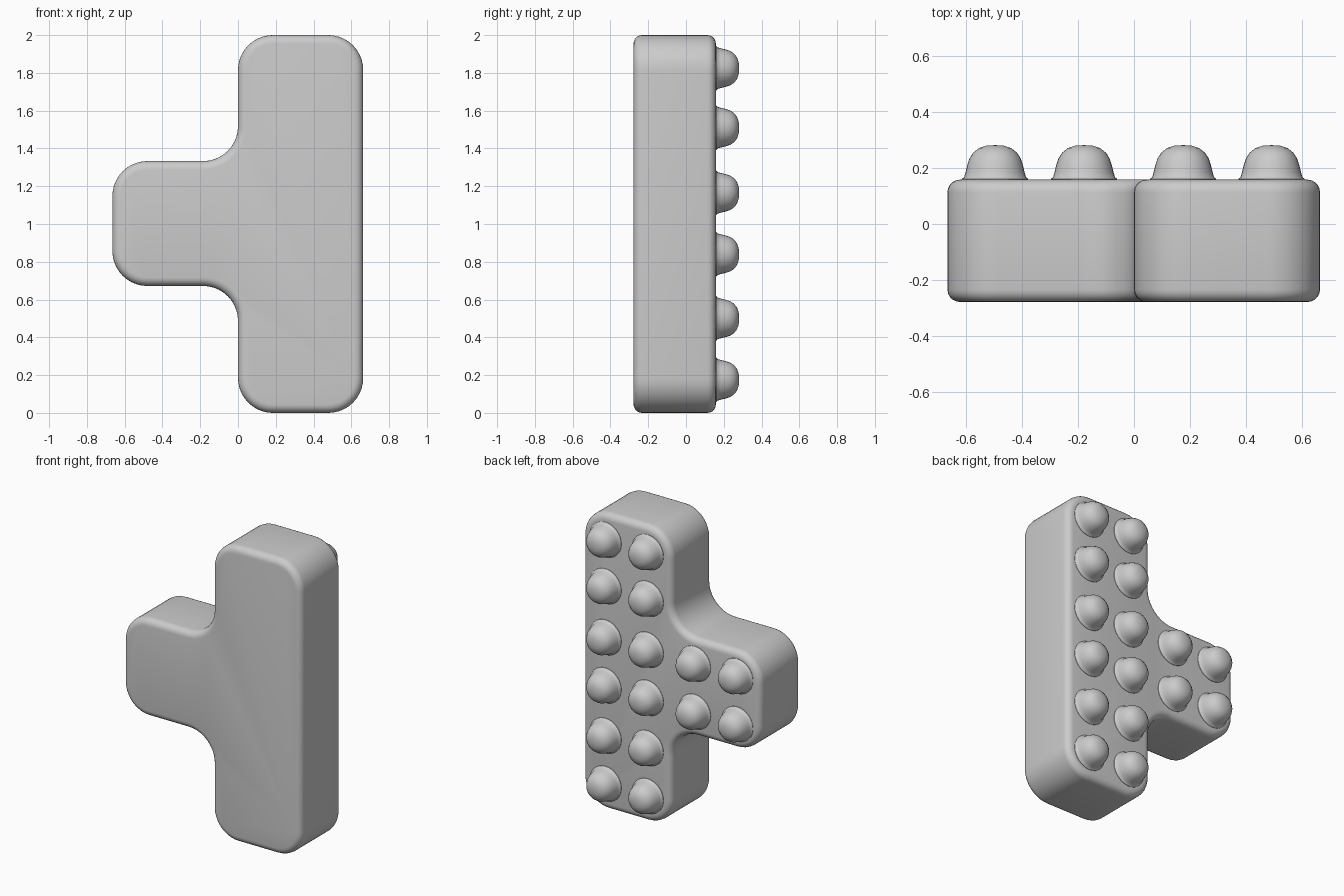
import bpy, bmesh, math
from mathutils import Vector

if "Cube" in bpy.data.objects:
    bpy.data.objects.remove(bpy.data.objects["Cube"])

FRONT, BACK, ROUND = -0.278, 0.158, 0.185


def finish(bm, name):
    bmesh.ops.recalc_face_normals(bm, faces=bm.faces)
    mesh = bpy.data.meshes.new(name)
    bm.to_mesh(mesh)
    bm.free()
    obj = bpy.data.objects.new(name, mesh)
    bpy.context.collection.objects.link(obj)
    bpy.ops.object.select_all(action='DESELECT')
    obj.select_set(True)
    bpy.context.view_layer.objects.active = obj
    bpy.ops.object.shade_smooth_by_angle(angle=math.radians(40))
    return obj


def rounded(points, r, steps=10):
    """Replace every right-angle corner with an arc."""
    out = []
    n = len(points)
    for i, p in enumerate(points):
        p = Vector(p)
        a = (Vector(points[i - 1]) - p).normalized()
        b = (Vector(points[(i + 1) % n]) - p).normalized()
        centre = p + (a + b) * r
        for k in range(steps + 1):
            t = k / steps * math.pi / 2
            out.append(centre - b * r * math.cos(t) - a * r * math.sin(t))
    return out


# T-shaped body: rounded outline, extruded in depth, rims softened
outline = [(0, 0), (0.663, 0), (0.663, 2), (0, 2),
           (0, 1.333), (-0.665, 1.333), (-0.665, 0.672), (0, 0.672)]
bm = bmesh.new()
face = bm.faces.new([bm.verts.new((p.x, FRONT, p.y)) for p in rounded(outline, ROUND)])
new = bmesh.ops.extrude_face_region(bm, geom=[face], use_keep_orig=True)['geom']
bmesh.ops.translate(bm, vec=(0, BACK - FRONT, 0),
                    verts=[g for g in new if isinstance(g, bmesh.types.BMVert)])
bmesh.ops.recalc_face_normals(bm, faces=bm.faces)
rims = [e for e in bm.edges if abs(e.verts[0].co.y - e.verts[1].co.y) < 1e-5]
bmesh.ops.bevel(bm, geom=rims, offset=0.045, segments=5, profile=0.5, affect='EDGES')
finish(bm, "body")

# Domed stud: profile (radius, y) with a thin flared foot, spun around y
profile = [(0.118, 0.145), (0.118, 0.161), (0.110, 0.167), (0.105, 0.185),
           (0.099, 0.21), (0.091, 0.234), (0.078, 0.254), (0.058, 0.27),
           (0.032, 0.279), (0.0, 0.281)]
bm = bmesh.new()
verts = [bm.verts.new((r, y, 0)) for r, y in profile]
edges = [bm.edges.new(pair) for pair in zip(verts, verts[1:])]
bmesh.ops.spin(bm, geom=verts + edges, cent=(0, 0, 0), axis=(0, 1, 0),
               angle=math.tau, steps=32, use_duplicate=False)
bmesh.ops.remove_doubles(bm, verts=bm.verts, dist=1e-4)
stud = finish(bm, "stud")

# Stud grid: two columns up the bar, two rows of two on the arm
spots = [(x, z) for x in (0.175, 0.49) for z in (0.175, 0.5, 0.84, 1.165, 1.51, 1.825)]
spots += [(x, z) for x in (-0.495, -0.178) for z in (0.84, 1.165)]
for i, (x, z) in enumerate(spots):
    obj = stud if i == 0 else stud.copy()
    if i:
        bpy.context.collection.objects.link(obj)
    obj.name = f"stud_{i + 1}"
    obj.location = (x, 0, z)
